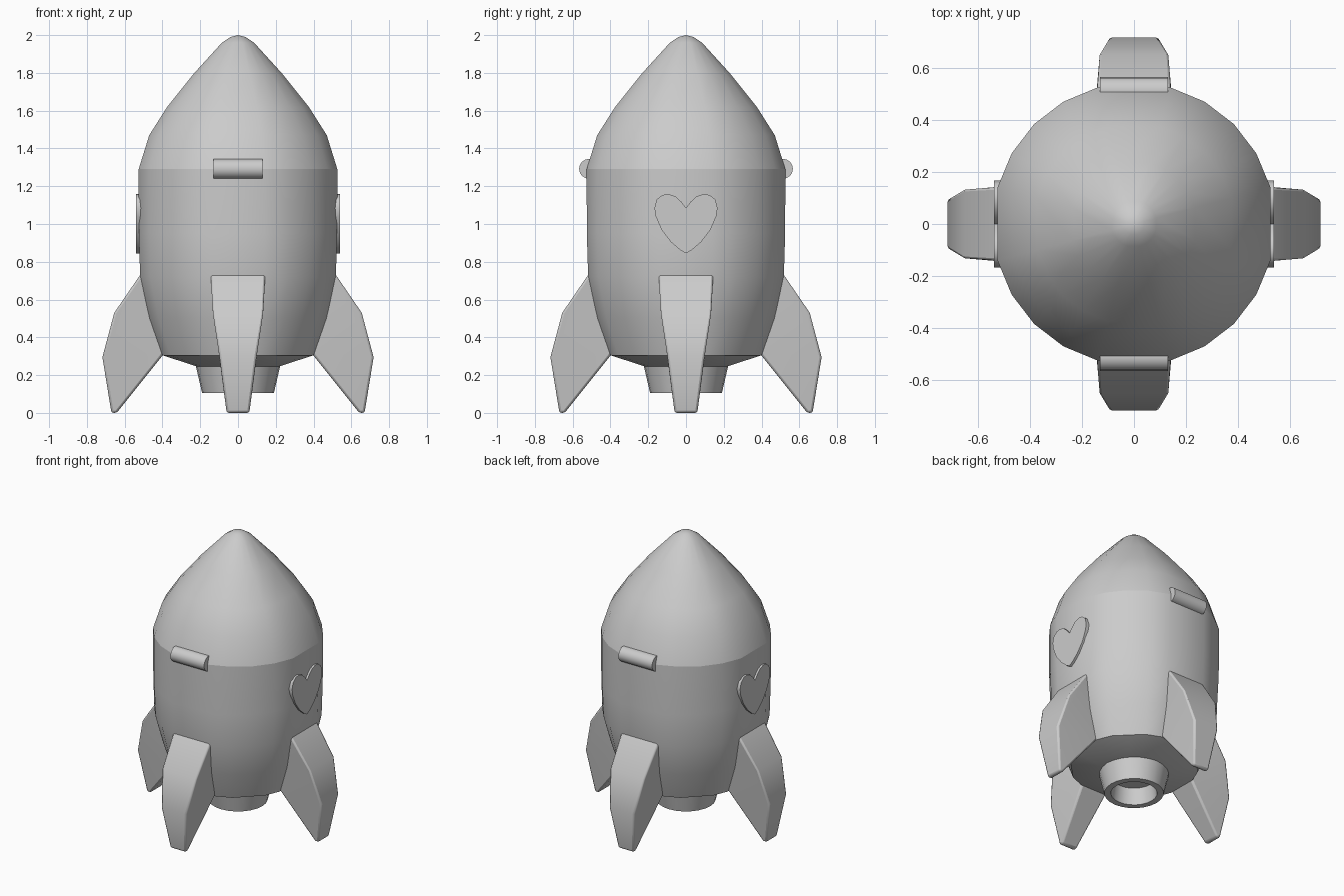
import bpy, bmesh, math
from mathutils import Matrix

if "Cube" in bpy.data.objects:
    bpy.data.objects.remove(bpy.data.objects["Cube"])

grey = bpy.data.materials.new("plain grey")
grey.diffuse_color = (0.6, 0.6, 0.6, 1)
grey.use_nodes = True
grey.node_tree.nodes["Principled BSDF"].inputs["Base Color"].default_value = grey.diffuse_color


def finish(name, bm, angle=40, bevel=0):
    bmesh.ops.recalc_face_normals(bm, faces=bm.faces)
    me = bpy.data.meshes.new(name)
    bm.to_mesh(me)
    bm.free()
    me.materials.append(grey)
    ob = bpy.data.objects.new(name, me)
    bpy.context.collection.objects.link(ob)
    if bevel:
        mod = ob.modifiers.new("soft_edges", 'BEVEL')
        mod.width, mod.segments = bevel, 2
        mod.limit_method, mod.angle_limit = 'ANGLE', math.radians(40)
    bpy.ops.object.select_all(action='DESELECT')
    ob.select_set(True)
    bpy.context.view_layer.objects.active = ob
    bpy.ops.object.shade_smooth_by_angle(angle=math.radians(angle))
    return ob


# The hull is round with a flat strip on each of its four sides
HULL = [math.radians(q * 90 + a) for q in range(4) for a in (15, 30, 45, 60, 75)]
ROUND = [math.radians(15 * i) for i in range(24)]


def lathe(name, profile, angles, flat=1.0, cap=False):
    """profile: (radius, z, diagonal flattening 0..1)."""
    bm = bmesh.new()
    rings = []
    for r, z, diag in profile:
        if r == 0:
            rings.append([bm.verts.new((0, 0, z))] * len(angles))
            continue
        ring = []
        for a in angles:
            on_diag = abs(math.sin(2 * a)) > 0.99
            k = r / flat * (1 - diag * 0.034 * on_diag)
            ring.append(bm.verts.new((k * math.cos(a), k * math.sin(a), z)))
        rings.append(ring)
    n = len(angles)
    for lo, hi in zip(rings, rings[1:]):
        for i in range(n):
            j = (i + 1) % n
            quad = list(dict.fromkeys((lo[i], lo[j], hi[j], hi[i])))
            bm.faces.new(quad)
    if cap:
        bm.faces.new(rings[-1])
    return finish(name, bm)


C15 = math.cos(math.radians(15))

# Hull with sloping underside
lathe("hull", [(0, 0.245, 0), (0.215, 0.245, 0), (0.40, 0.305, 1), (0.468, 0.50, 0.7),
               (0.518, 0.72, 0.2), (0.525, 0.95, 0), (0.526, 1.29, 0)], HULL, C15)

# Nose cone
lathe("nose_cone", [(0.526, 1.29, 0), (0.47, 1.47, 0), (0.375, 1.62, 0), (0.235, 1.795, 0),
                    (0.085, 1.96, 0), (0.04, 1.99, 0), (0, 2.0, 0)], HULL, C15)

# Hollow engine nozzle
lathe("nozzle", [(0.225, 0.255, 0), (0.19, 0.105, 0), (0.148, 0.105, 0),
                 (0.135, 0.22, 0)], ROUND, cap=True)

# Four fins: (distance out, height, half width)
FIN = [(0.49, 0.765, 0.145), (0.525, 0.72, 0.145), (0.655, 0.53, 0.137), (0.718, 0.295, 0.098),
       (0.67, 0.0, 0.06), (0.642, 0.0, 0.06), (0.40, 0.303, 0.10), (0.38, 0.33, 0.10)]
for k, side in enumerate(("right", "back", "left", "front")):
    bm = bmesh.new()
    a = [bm.verts.new((x, -w, z)) for x, z, w in FIN]
    b = [bm.verts.new((x, w, z)) for x, z, w in FIN]
    # side walls split so that each panel stays nearly flat
    for s in (a, b):
        bm.faces.new((s[0], s[1], s[6], s[7]))
        bm.faces.new((s[1], s[2], s[3], s[6]))
        bm.faces.new((s[3], s[4], s[5], s[6]))
    for i in range(len(FIN)):
        j = (i + 1) % len(FIN)
        bm.faces.new((a[i], a[j], b[j], b[i]))
    bm.transform(Matrix.Rotation(math.pi / 2 * k, 4, 'Z'))
    finish("fin_" + side, bm, 35, bevel=0.012)

# Horizontal bars on the front and back seam
for side, s in (("front", -1), ("back", 1)):
    bm = bmesh.new()
    bmesh.ops.create_cone(bm, cap_ends=True, segments=16, radius1=0.053, radius2=0.053, depth=0.262)
    bm.transform(Matrix.Translation((0, s * 0.513, 1.292)) @ Matrix.Rotation(math.pi / 2, 4, 'Y'))
    finish("bar_" + side, bm)

# Heart plates on the left and right
HALF = [(0.03, 0.862), (0.08, 0.905), (0.13, 0.97), (0.16, 1.04), (0.167, 1.085),
        (0.155, 1.13), (0.125, 1.154), (0.09, 1.158), (0.055, 1.145), (0.025, 1.118)]
HEART = [(0, 0.845)] + HALF + [(0, 1.085)] + [(-y, z) for y, z in reversed(HALF)]
for side, s in (("right", 1), ("left", -1)):
    bm = bmesh.new()
    face = bm.faces.new([bm.verts.new((s * 0.505, y, z)) for y, z in HEART])
    ext = bmesh.ops.extrude_face_region(bm, geom=[face])
    bmesh.ops.translate(bm, vec=(s * 0.034, 0, 0),
                        verts=[v for v in ext["geom"] if isinstance(v, bmesh.types.BMVert)])
    finish("heart_" + side, bm)
